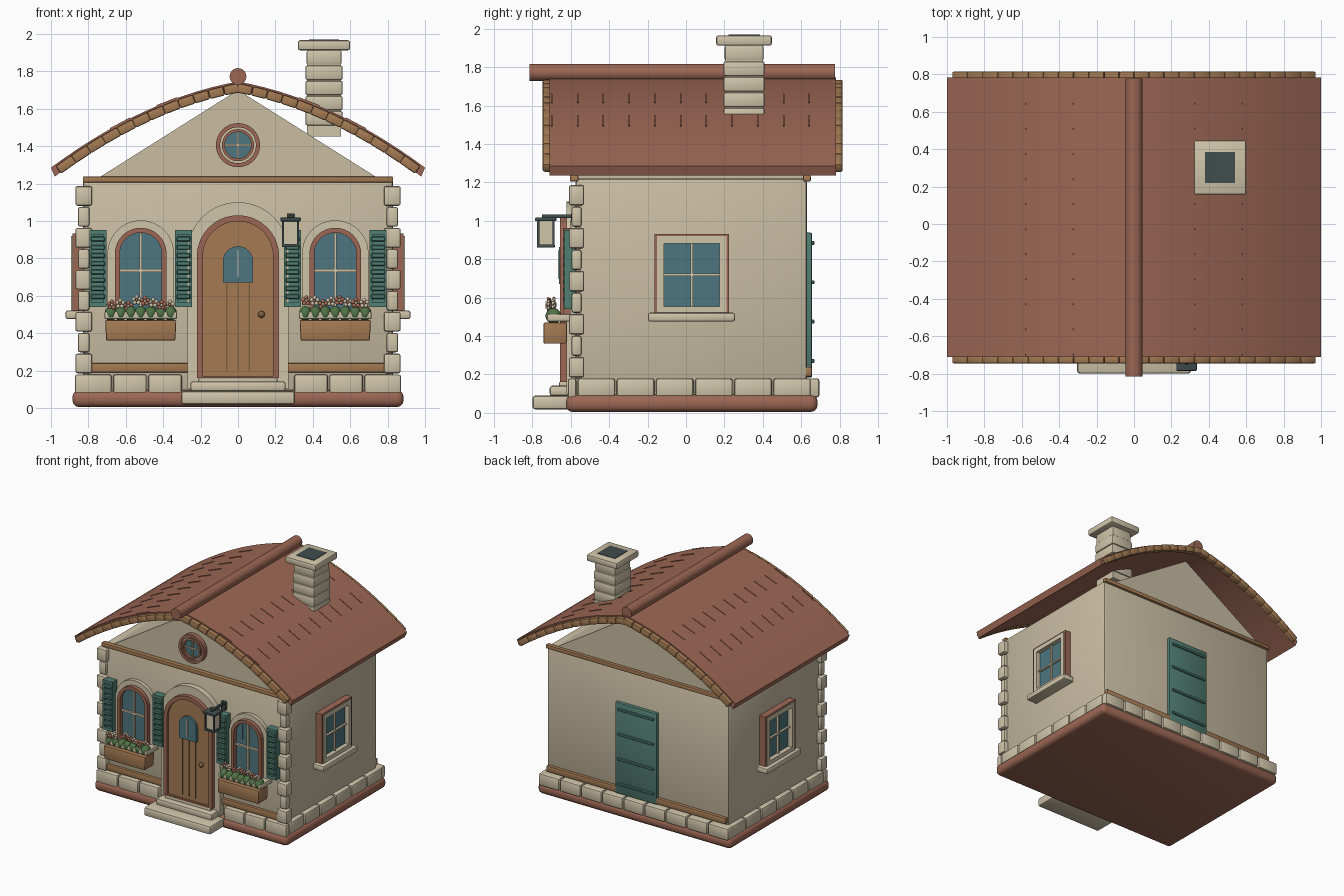
import bpy, bmesh, math, random
from mathutils import Vector, Matrix

if "Cube" in bpy.data.objects:
    bpy.data.objects.remove(bpy.data.objects["Cube"])

random.seed(4)

def material(name, rgb):
    m = bpy.data.materials.new(name)
    m.diffuse_color = (*rgb, 1)
    m.use_nodes = True
    m.node_tree.nodes["Principled BSDF"].inputs["Base Color"].default_value = m.diffuse_color
    return m

WALL = material("plaster cream", (.585, .51, .365))
STONE = material("pale stone", (.63, .555, .40))
RED = material("terracotta", (.335, .137, .09))
WOOD = material("ochre wood", (.37, .195, .085))
TEAL = material("shutter teal", (.082, .21, .165))
GLASS = material("window blue", (.076, .181, .215))
SLATE = material("dark slate", (.052, .075, .075))
LEAF = material("leaf green", (.08, .17, .06))
PINK = material("flower coral", (.43, .16, .10))
BRONZE = material("bronze", (.20, .12, .05))

def finish(name, mat, bm, smooth=35):
    bmesh.ops.recalc_face_normals(bm, faces=bm.faces)
    me = bpy.data.meshes.new(name)
    bm.to_mesh(me)
    bm.free()
    me.materials.append(mat)
    me.shade_smooth()
    me.set_sharp_from_angle(angle=math.radians(smooth))
    ob = bpy.data.objects.new(name, me)
    bpy.context.scene.collection.objects.link(ob)
    return ob

def bevel(bm, w, seg=2):
    if w:
        bmesh.ops.bevel(bm, geom=[e for e in bm.edges if e.calc_face_angle(0) > .6],
                        offset=w, segments=seg, affect='EDGES', profile=.5)

def box(name, mat, x, y, z, bev=0.0, seg=2):
    bm = bmesh.new()
    bmesh.ops.create_cube(bm, size=1)
    for v in bm.verts:
        v.co = Vector([(a + b) / 2 + c * abs(b - a) for (a, b), c in zip((x, y, z), v.co)])
    bevel(bm, bev, seg)
    return finish(name, mat, bm)

def ball(name, mat, c, r, scale=(1, 1, 1), sub=2):
    bm = bmesh.new()
    bmesh.ops.create_icosphere(bm, subdivisions=sub, radius=r)
    for v in bm.verts:
        v.co = Vector([p + q * s for p, q, s in zip(c, v.co, scale)])
    return finish(name, mat, bm, 60)

def place(u, v, d, side):
    """Outline point (u, v) at depth d: front/back plane, or a side wall."""
    return (side * d, u, v) if side else (u, d, v)

def prism(name, mat, pts, d0, d1, bev=0.0, side=0):
    bm = bmesh.new()
    a, b = [[bm.verts.new(place(u, v, d, side)) for u, v in pts] for d in (d0, d1)]
    bm.faces.new(a)
    bm.faces.new(b[::-1])
    for i in range(len(pts)):
        j = (i + 1) % len(pts)
        bm.faces.new((a[i], a[j], b[j], b[i]))
    bevel(bm, bev)
    return finish(name, mat, bm)

def frame(name, mat, outer, inner, d0, d1, side=0, bev=0.005):
    bm = bmesh.new()
    loops = [[bm.verts.new(place(u, v, d, side)) for u, v in pts]
             for pts, d in ((outer, d0), (outer, d1), (inner, d1), (inner, d0))]
    n = len(outer)
    for k in range(4):
        p, q = loops[k], loops[(k + 1) % 4]
        for i in range(n):
            j = (i + 1) % n
            bm.faces.new((p[i], p[j], q[j], q[i]))
    bevel(bm, bev, 1)
    return finish(name, mat, bm)

def arch(cx, hw, z0, spring, n=20):
    top = [(cx + hw * math.cos(math.pi * i / n), spring + hw * math.sin(math.pi * i / n))
           for i in range(n + 1)]
    return [(cx + hw, z0)] + top + [(cx - hw, z0)]

def circle(cz, r, n=32):
    return [(r * math.cos(2 * math.pi * i / n), cz + r * math.sin(2 * math.pi * i / n)) for i in range(n)]

def rect(u0, u1, v0, v1):
    return [(u0, v0), (u1, v0), (u1, v1), (u0, v1)]

# Base, walls and gable
box("base_slab", RED, (-.885, .885), (-.625, .685), (.005, .095), .035, 3)
box("house_walls", WALL, (-.83, .83), (-.575, .63), (.09, 1.22), .02)
prism("gable_block", WALL, [(-.77, 1.215), (.77, 1.215), (0, 1.70)], -.57, .625)

# Foundation stones on all four sides
for s in (-1, 1):
    for i in range(6):
        y = -.565 + i * .204
        box("side_foundation_stone", STONE, (s * .80, s * .87), (y, y + .196), (.08, .18), .014)
    box("corner_foundation_stone", STONE, (s * .70, s * .872), (-.615, -.57), (.07, .18), .014)
    for i in range(3):
        x = .3 + i * .188
        box("front_foundation_stone", STONE, (s * x, s * (x + .18)), (-.615, -.55), (.07, .18), .014)
for i in range(9):
    x = -.87 + i * .1935
    box("back_foundation_stone", STONE, (x, x + .186), (.60, .695), (.08, .18), .014)

# Front corner stones, alternating wide and narrow
for s in (-1, 1):
    for i in range(9):
        z = .185 + i * .112
        d = 0 if i % 2 == 0 else .014
        box("corner_stone", STONE, (s * (.78 + d), s * (.87 - d)), (-.61 + d, -.53 - d), (z, z + .105), .012)

# Timber rails
for y in ((-.605, -.56), (.61, .65)):
    box("gable_beam", WOOD, (-.83, .83), y, (1.205, 1.237), .006)
box("back_rail", WOOD, (-.82, .82), (.61, .655), (.19, .24), .006)
for s in (-1, 1):
    box("front_rail", WOOD, (s * .26, s * .785), (-.597, -.56), (.19, .24), .006)

# Roof: one bowed shell
def roof_z(x):
    return 1.745 - .18 * abs(x) - .28 * x * x

def roof_frame(x):
    slope = -(.18 + .56 * abs(x)) * (1 if x > 0 else -1)
    return Vector((1, 0, slope)).normalized(), Vector((-slope, 0, 1)).normalized()

xs = [i / 14 for i in range(-14, 15)]
prism("roof", RED, [(x, roof_z(x)) for x in xs] + [(x * .98, roof_z(x) - .048) for x in reversed(xs)], -.71, .782)

def roof_block(name, mat, x, y, length, width, height, sink, bev):
    """Block lying along the roof slope at x."""
    t, n = roof_frame(x)
    rot = Matrix((t, (0, 1, 0), n)).transposed().to_4x4()
    pos = Vector((x, y, roof_z(x))) - n * sink
    ob = box(name, mat, (-length / 2, length / 2), (-width / 2, width / 2), (-height / 2, height / 2), bev)
    ob.data.transform(Matrix.Translation(pos) @ rot)

# Gable edge tiles and roof seams
for s in (-1, 1):
    for i in range(12):
        x = s * (.042 + i * .0815)
        for y in (-.722, .792):
            roof_block("edge_tile", WOOD, x, y, .088 + .002 * i - .008, .048, .05, .034, .009)
    for x in (.38, .63):
        for i in range(11):
            roof_block("shingle_seam", RED, s * x, -.70 + i * .134 + .002, .12, .008, .012, .002, 0)
prism("ridge_pole", RED, circle(1.772, .045, 20), -.815, .777, .006)

# Chimney
for i in range(5):
    z = 1.51 + i * .081
    d = .006 * (i == 4)
    box("chimney_course", STONE, (.36 + d, .56 - d), (.195 + d, .41 - d), (z, z + .078), .012)
box("chimney_core", STONE, (.37, .55), (.205, .40), (1.45, 1.92))
box("chimney_cap", STONE, (.32, .60), (.157, .447), (1.912, 1.966), .012)
box("chimney_opening", SLATE, (.38, .54), (.22, .385), (1.95, 1.97))

# Front windows with shutters and flower boxes
for s in (-1, 1):
    cx = s * .52
    frame("window_surround", STONE, arch(cx, .178, .50, .825), arch(cx, .13, .50, .825), -.605, -.56)
    frame("window_frame", RED, arch(cx, .138, .50, .825), arch(cx, .112, .525, .825), -.64, -.56)
    prism("window_glass", GLASS, arch(cx, .115, .52, .825), -.605, -.57)
    box("window_bar", STONE, (cx - .007, cx + .007), (-.622, -.60), (.525, .935))
    box("window_bar", STONE, (cx - .112, cx + .112), (-.622, -.60), (.728, .742))
    box("glass_glint", GLASS, (cx - .06, cx - .052), (-.611, -.60), (.78, .90))
    for c in (.291, .749):
        x = s * c
        frame("shutter_frame", TEAL, rect(x - .045, x + .045, .54, .952),
              rect(x - .031, x + .031, .565, .927), -.635, -.57)
        box("shutter_panel", TEAL, (x - .035, x + .035), (-.615, -.57), (.56, .93))
        for i in range(8):
            z = .582 + i * .044
            box("shutter_slat", TEAL, (x - .038, x + .038), (-.64, -.60), (z, z + .026), .005, 1)
    box("window_sill", STONE, (cx - .195, cx + .195), (-.725, -.57), (.475, .515), .01)
    planter = box("flower_box", WOOD, (cx - .19, cx + .19), (-.742, -.62), (.36, .47), .008)
    for v in planter.data.vertices:
        if v.co.z < .4:
            v.co.x = cx + (v.co.x - cx) * .975
    for i in range(7):
        x = cx - .16 + i * .0533
        ball("foliage", LEAF, (x, -.69, .505), .036, (.95, 1.2, 1.15))
    for i in range(8):
        x = cx - .155 + i * .0443
        z = .555 + random.uniform(-.012, .025)
        y = -.70 + random.uniform(-.02, .02)
        petal, heart = (PINK, STONE) if i % 2 == 0 else (STONE, PINK)
        for k in range(5):
            a = k * math.tau / 5 + .3
            ball("petal", petal, (x + .017 * math.cos(a), y, z + .017 * math.sin(a)), .0125, (1, .7, 1), 1)
        ball("flower_heart", heart, (x, y - .008, z), .009, sub=1)

# Front door
frame("door_surround", STONE, arch(0, .27, .10, .83, 28), arch(0, .20, .10, .83, 28), -.622, -.56)
frame("door_frame", RED, arch(0, .22, .16, .81, 28), arch(0, .188, .172, .81, 28), -.657, -.56)
prism("front_door", WOOD, arch(0, .19, .17, .81, 28), -.64, -.57)
prism("door_window", GLASS, arch(0, .08, .672, .785), -.66, -.63, .004)
box("door_window_bar", STONE, (-.004, .004), (-.666, -.655), (.70, .845))
for x in (-.06, 0, .06):
    box("plank_groove", BRONZE, (x - .003, x + .003), (-.643, -.636), (.20, .668))
ball("door_knob", BRONZE, (.125, -.66, .50), .019)

# Front steps
box("lower_step", STONE, (-.305, .305), (-.80, -.60), (.018, .09), .016)
box("upper_step", STONE, (-.255, .255), (-.71, -.58), (.088, .142), .014)
box("door_sill", STONE, (-.21, .21), (-.66, -.57), (.135, .163), .006)

# Wall lantern
LX, LY = .281, -.73
box("lantern_light", STONE, (LX - .036, LX + .036), (LY - .036, LY + .036), (.87, 1.0))
for sx in (-1, 1):
    for sy in (-1, 1):
        box("lantern_post", SLATE, (LX + sx * .034, LX + sx * .045), (LY + sy * .034, LY + sy * .045), (.865, 1.005))
box("lantern_base", SLATE, (LX - .047, LX + .047), (LY - .047, LY + .047), (.86, .877), .004)
box("lantern_cap", SLATE, (LX - .055, LX + .055), (LY - .055, LY + .055), (.998, 1.018), .005)
box("lantern_arm", SLATE, (LX - .01, LX + .01), (-.75, -.57), (1.014, 1.034), .004)
box("lantern_bracket", SLATE, (LX - .02, LX + .02), (-.60, -.57), (.97, 1.04), .004)

# Round gable window
frame("round_window_rim", RED, circle(1.405, .118), circle(1.405, .096), -.61, -.55)
frame("round_window_stone_ring", STONE, circle(1.405, .098), circle(1.405, .084), -.60, -.55, bev=0)
frame("round_window_frame", RED, circle(1.405, .086), circle(1.405, .071), -.61, -.55)
prism("round_window_glass", GLASS, circle(1.405, .074), -.59, -.56)
box("round_window_bar", STONE, (-.005, .005), (-.60, -.585), (1.333, 1.477))
box("round_window_bar", STONE, (-.072, .072), (-.60, -.585), (1.40, 1.41))

# Side windows
for s in (-1, 1):
    frame("side_window_frame", RED, rect(-.165, .225, .515, .932), rect(-.15, .21, .53, .918), .82, .885, s)
    frame("side_window_casing", STONE, rect(-.152, .212, .52, .92), rect(-.115, .175, .555, .883), .82, .892, s)
    prism("side_window_glass", GLASS, rect(-.118, .178, .55, .886), .82, .855, 0, s)
    prism("side_window_bar", STONE, rect(.024, .036, .555, .883), .84, .872, 0, s)
    prism("side_window_bar", STONE, rect(-.115, .175, .713, .725), .84, .872, 0, s)
    box("side_window_sill", STONE, (s * .81, s * .922), (-.198, .255), (.475, .522), .012)

# Back door with straps
box("back_door", TEAL, (-.19, .19), (.61, .657), (.185, .938), .008)
for z in (.27, .475, .68, .885):
    box("back_door_strap", TEAL, (-.165, .165), (.65, .668), (z - .01, z + .01), .003, 1)
